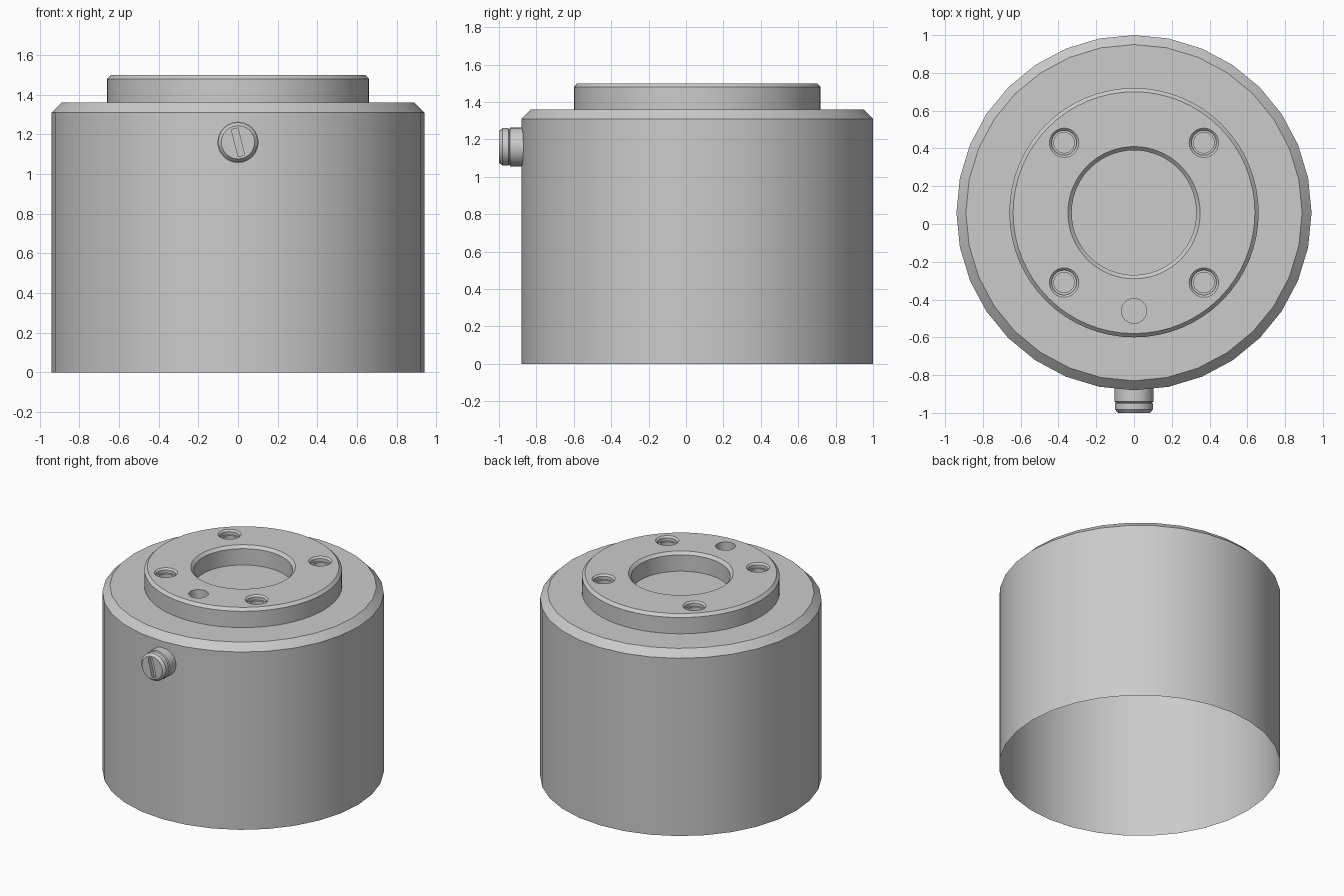
import bpy, bmesh, math
from mathutils import Matrix

if "Cube" in bpy.data.objects:
    bpy.data.objects.remove(bpy.data.objects["Cube"])

metal = bpy.data.materials.new("grey_metal")
metal.use_nodes = True
GREY = (0.6, 0.6, 0.6, 1)
metal.diffuse_color = GREY
metal.node_tree.nodes["Principled BSDF"].inputs["Base Color"].default_value = GREY

CY = 0.06      # y of the main axis
DECK = 1.36    # height of the body's top face
TOP = 1.5      # height of the flange's top face


def lathe(name, profile, sides, matrix, closed=False):
    """Turn (radius, height) points around z; a zero radius makes a cap centre."""
    bm = bmesh.new()
    rows = []
    for r, z in profile:
        count = sides if r > 0 else 1
        rows.append([bm.verts.new((r * math.sin(math.tau * i / sides),
                                   r * math.cos(math.tau * i / sides), z))
                     for i in range(count)])
    pairs = list(zip(rows, rows[1:]))
    if closed:
        pairs.append((rows[-1], rows[0]))
    for a, b in pairs:
        if len(a) == 1:
            bm.faces.new(b)
        elif len(b) == 1:
            bm.faces.new(a)
        else:
            for i in range(sides):
                j = (i + 1) % sides
                bm.faces.new((a[i], a[j], b[j], b[i]))
    loose = [v for v in bm.verts if not v.link_faces]
    bmesh.ops.delete(bm, geom=loose, context='VERTS')
    bmesh.ops.recalc_face_normals(bm, faces=bm.faces)
    mesh = bpy.data.meshes.new(name)
    bm.to_mesh(mesh)
    bm.free()
    mesh.materials.append(metal)
    obj = bpy.data.objects.new(name, mesh)
    obj.matrix_world = matrix
    bpy.context.collection.objects.link(obj)
    return obj


def cut(obj, cutters):
    """Subtract the cutters and remove them."""
    for c in cutters:
        mod = obj.modifiers.new("cut", 'BOOLEAN')
        mod.operation = 'DIFFERENCE'
        mod.solver = 'EXACT'
        mod.object = c
        c.hide_render = True
    bpy.context.view_layer.update()
    graph = bpy.context.evaluated_depsgraph_get()
    mesh = bpy.data.meshes.new_from_object(obj.evaluated_get(graph))
    obj.modifiers.clear()
    obj.data = mesh
    for c in cutters:
        bpy.data.objects.remove(c)


axis = Matrix.Translation((0, CY, 0))

# Thin body shell, open underneath, with a chamfered shoulder
body = lathe("body", [(0.94, 0), (0.94, 1.31), (0.89, DECK), (0, DECK)], 32, axis)

# Raised flange ring with chamfered rims
flange = lathe("flange", [(0.66, DECK), (0.66, 1.48), (0.64, TOP), (0.35, TOP),
                          (0.33, 1.48), (0.33, DECK)], 64, axis, closed=True)

# Four stepped bolt holes and one plain pin hole
bolt = [(0, 1.3), (0.054, 1.3), (0.054, 1.465), (0.066, 1.465),
        (0.066, 1.488), (0.09, 1.512), (0, 1.512)]
holes = [lathe("bolt_cutter", bolt, 24, Matrix.Translation((x, CY + y, 0)))
         for x in (-0.37, 0.37) for y in (-0.37, 0.37)]
pin = [(0, 1.3), (0.066, 1.3), (0.066, 1.55), (0, 1.55)]
holes.append(lathe("pin_cutter", pin, 24, Matrix.Translation((0, -0.46, 0))))
cut(flange, holes)

# Drop the hidden underside of the flange
bm = bmesh.new()
bm.from_mesh(flange.data)
under = [f for f in bm.faces if all(v.co.z < DECK + 0.001 for v in f.verts)]
bmesh.ops.delete(bm, geom=under, context='FACES')
bm.to_mesh(flange.data)
bm.free()

# Slotted screw on the front, turned along -y
front = Matrix.Translation((0, -0.87, 1.16)) @ Matrix.Rotation(math.pi / 2, 4, 'X')
screw = lathe("front_screw", [(0, 0), (0.104, 0), (0.104, 0.07), (0.094, 0.075),
                              (0.1, 0.08), (0.1, 0.112), (0.084, 0.13), (0, 0.13)],
              24, front)
bpy.ops.mesh.primitive_cube_add(size=1)
slot = bpy.context.object
slot.name = "slot_cutter"
slot.matrix_world = (Matrix.Translation((0, -1.0, 1.16)) @ Matrix.Rotation(math.radians(-14), 4, 'Y')
                     @ Matrix.Diagonal((0.034, 0.05, 0.14, 1)))
slot.data.materials.append(metal)
cut(screw, [slot])

# Smooth round walls, keep chamfer edges sharp
bpy.ops.object.select_all(action='DESELECT')
for part in (body, flange, screw):
    part.select_set(True)
bpy.context.view_layer.objects.active = body
bpy.ops.object.shade_smooth_by_angle(angle=math.radians(25))
